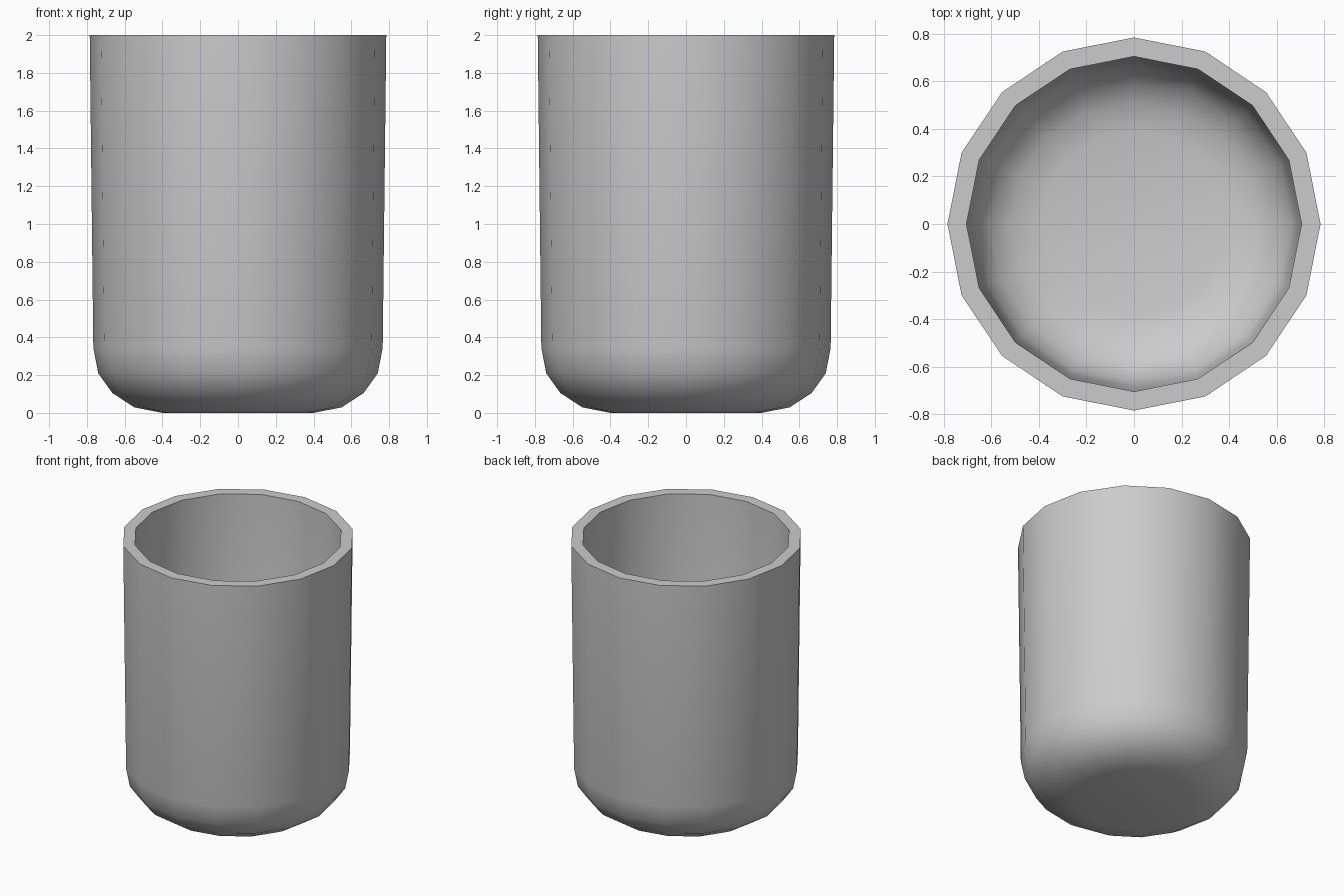
import bpy, bmesh
from math import cos, sin, tau, radians

if "Cube" in bpy.data.objects:
    bpy.data.objects.remove(bpy.data.objects["Cube"])

SIDES = 16

# Profile as (radius, height): outer base to rim, then down the inner wall
profile = [(0.40, 0.0), (0.55, 0.03), (0.665, 0.105), (0.74, 0.21), (0.766, 0.345),
           (0.785, 2.0), (0.705, 2.0),
           (0.687, 0.355), (0.665, 0.25), (0.607, 0.165), (0.515, 0.107), (0.39, 0.08)]

# Cup body: stacked rings joined by quads, closed with flat floor faces
bm = bmesh.new()
rings = [[bm.verts.new((r * cos(tau * i / SIDES), r * sin(tau * i / SIDES), z))
          for i in range(SIDES)] for r, z in profile]
for a, b in zip(rings, rings[1:]):
    for i in range(SIDES):
        j = (i + 1) % SIDES
        bm.faces.new((a[i], a[j], b[j], b[i]))
bm.faces.new(rings[0][::-1])
bm.faces.new(rings[-1])
bmesh.ops.recalc_face_normals(bm, faces=bm.faces)

mesh = bpy.data.meshes.new("cup")
bm.to_mesh(mesh)
bm.free()
cup = bpy.data.objects.new("cup", mesh)
bpy.context.collection.objects.link(cup)

# Smooth walls, crisp rim
bpy.context.view_layer.objects.active = cup
cup.select_set(True)
bpy.ops.object.shade_smooth_by_angle(angle=radians(40))
